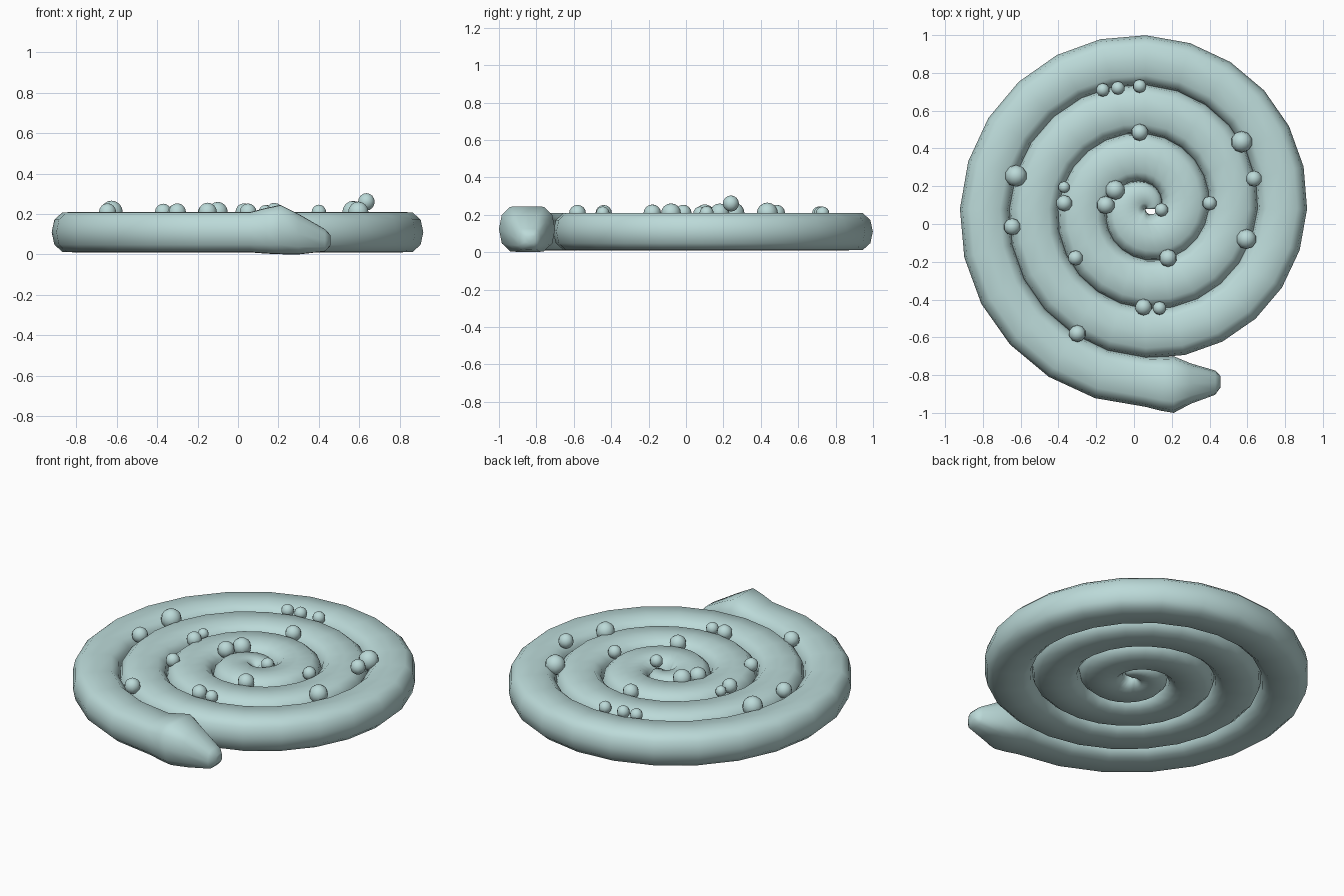
import bpy
import bmesh
from math import pi, sin, cos
from mathutils import Vector

cube = bpy.data.objects.get("Cube")
if cube:
    bpy.data.objects.remove(cube, do_unlink=True)

# One pale teal material for everything
teal = bpy.data.materials.new("pale_teal")
teal.use_nodes = True
color = (0.50, 0.70, 0.69, 1.0)
teal.diffuse_color = color
teal.node_tree.nodes["Principled BSDF"].inputs["Base Color"].default_value = color


def finish(bm, name):
    """Turn a bmesh into a smooth shaded, coloured object."""
    bmesh.ops.recalc_face_normals(bm, faces=bm.faces)
    for face in bm.faces:
        face.smooth = True
    mesh = bpy.data.meshes.new(name)
    bm.to_mesh(mesh)
    bm.free()
    mesh.materials.append(teal)
    obj = bpy.data.objects.new(name, mesh)
    bpy.context.collection.objects.link(obj)
    return obj


# Flat-topped rounded cross-section, mirrored from one quarter
quarter = [(1, 0), (0.9, 0.62), (0.6, 0.98)]
upper = quarter + [(0, 1)] + [(-u, v) for u, v in reversed(quarter)]
section = upper + [(u, -v) for u, v in reversed(upper[1:-1])]


def loft(rings, name):
    """Skin rings of (centre, sideways direction, half width, half height)."""
    bm = bmesh.new()
    loops = []
    for centre, side, width, height in rings:
        loops.append([bm.verts.new(centre + side * (u * width) + Vector((0, 0, v * height)))
                      for u, v in section])
    count = len(section)
    for a, b in zip(loops, loops[1:]):
        for i in range(count):
            j = (i + 1) % count
            bm.faces.new((a[i], a[j], b[j], b[i]))
    bm.faces.new(loops[0])
    bm.faces.new(loops[-1])
    return finish(bm, name)


# Head rings from the snout back: x, y, half width, z, half height
outward = Vector((0, -1, 0))
head = [(0.458, -0.835, 0.03, 0.07, 0.025),
        (0.43, -0.84, 0.064, 0.07, 0.055),
        (0.30, -0.845, 0.107, 0.1, 0.1),
        (0.21, -0.85, 0.15, 0.123, 0.122),
        (0.14, -0.845, 0.143, 0.117, 0.113)]
rings = [(Vector((x, y, z)), outward, w, h) for x, y, w, z, h in head]

# Coiled body: the outer edge winds inward, the tail thins at the middle
STEPS, PITCH, HALF = 24, 0.258, 0.133
for i in range(int(3.8 * STEPS)):
    turn = i / STEPS
    edge = 1.048 - PITCH * turn
    width = min(HALF, edge / 2)
    angle = -pi / 2 - 2 * pi * turn
    side = Vector((cos(angle), sin(angle), 0))
    centre = Vector((0.062, 0.08, 0.11)) + side * (edge - width)
    rings.append((centre, side, width, 0.1 * (width / HALF) ** 0.4))
loft(rings, "coiled_body")

# Pebbles resting in the grooves: x, y, radius
pebbles = [(-.165, .71, .036), (-.085, .72, .036), (.03, .73, .036),
           (.57, .435, .057), (.635, .24, .043), (.595, -.08, .053),
           (-.625, .255, .058), (-.645, -.015, .045), (-.3, -.58, .045),
           (.03, .485, .045), (-.37, .195, .031), (-.37, .11, .043),
           (-.31, -.18, .04), (-.1, .18, .052), (-.15, .1, .048),
           (.145, .075, .036), (.4, .11, .038), (.18, -.18, .047),
           (.05, -.44, .044), (.135, -.445, .036)]
for number, (x, y, radius) in enumerate(pebbles, 1):
    bm = bmesh.new()
    bmesh.ops.create_uvsphere(bm, u_segments=10, v_segments=8, radius=radius)
    pebble = finish(bm, f"pebble_{number}")
    raised = (x, y) == (.635, .24)  # one pebble sits higher
    pebble.location = (x, y, 0.26 if raised else 0.208)
